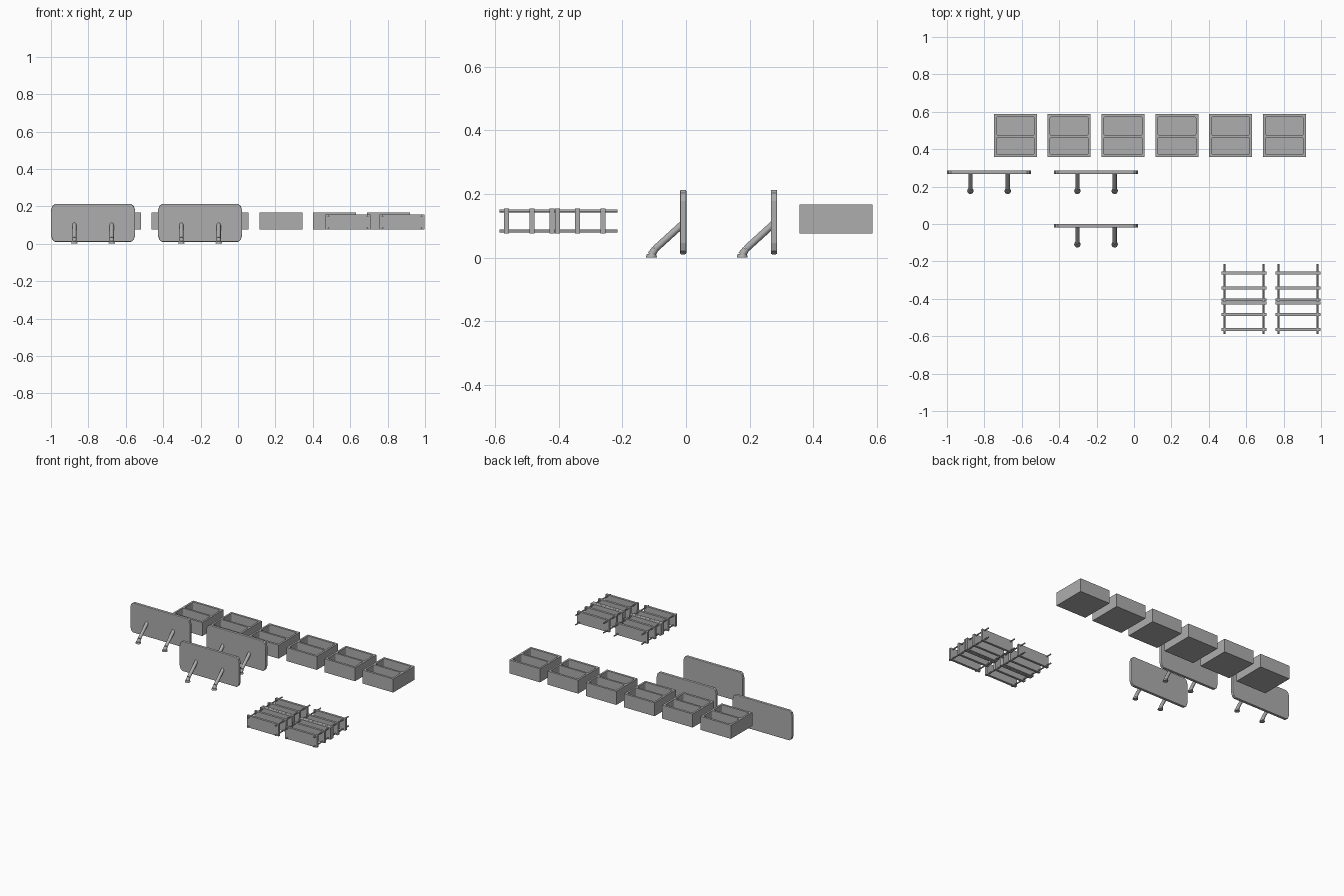
import bpy, bmesh, math
from mathutils import Vector, Matrix

cube = bpy.data.objects.get("Cube")
if cube:
    bpy.data.objects.remove(cube, do_unlink=True)

grey = bpy.data.materials.new("plain grey")
grey.use_nodes = True
grey.diffuse_color = (0.42, 0.42, 0.42, 1)
grey.node_tree.nodes["Principled BSDF"].inputs["Base Color"].default_value = (0.42, 0.42, 0.42, 1)


def add_object(name, mesh, location=(0, 0, 0)):
    obj = bpy.data.objects.new(name, mesh)
    obj.location = location
    bpy.context.scene.collection.objects.link(obj)
    return obj


def finish(bm, name, smooth=False):
    bmesh.ops.recalc_face_normals(bm, faces=bm.faces)
    mesh = bpy.data.meshes.new(name)
    bm.to_mesh(mesh)
    bm.free()
    mesh.materials.append(grey)
    if smooth:
        mesh.shade_smooth()
        mesh.set_sharp_from_angle(angle=math.radians(40))
    return mesh


def add_box(bm, size, centre):
    matrix = Matrix.Translation(centre) @ Matrix.Diagonal((*size, 1))
    return bmesh.ops.create_cube(bm, size=1, matrix=matrix)["verts"]


def add_tube(bm, start, end, r1, r2, sides=16):
    start, end = Vector(start), Vector(end)
    axis = end - start
    matrix = Matrix.Translation((start + end) / 2) @ axis.to_track_quat('Z', 'Y').to_matrix().to_4x4()
    bmesh.ops.create_cone(bm, cap_ends=True, segments=sides, radius1=r1, radius2=r2,
                          depth=axis.length, matrix=matrix)


# Crate with two rounded pockets
def crate_mesh():
    bm = bmesh.new()
    add_box(bm, (0.23, 0.23, 0.092), (0, 0, 0.046))
    crate = add_object("crate_base", finish(bm, "crate_base"))
    cutters = []
    for low, high in ((-0.1, -0.01), (0.003, 0.1)):
        bm = bmesh.new()
        add_box(bm, (0.204, high - low, 0.1), (0, (low + high) / 2, 0.064))
        upright = [e for e in bm.edges if abs(e.verts[0].co.z - e.verts[1].co.z) > 0.05]
        bmesh.ops.bevel(bm, geom=upright, offset=0.008, segments=3, profile=0.5, affect='EDGES')
        cutter = add_object("pocket_cutter", finish(bm, "pocket_cutter"))
        cutter.hide_render = True
        mod = crate.modifiers.new("pocket", 'BOOLEAN')
        mod.object, mod.operation, mod.solver = cutter, 'DIFFERENCE', 'EXACT'
        cutters.append(cutter)
    graph = bpy.context.evaluated_depsgraph_get()
    mesh = bpy.data.meshes.new_from_object(crate.evaluated_get(graph))
    mesh.name = "crate"
    for obj in cutters + [crate]:
        bpy.data.objects.remove(obj, do_unlink=True)
    return mesh


crate = crate_mesh()
for i in range(6):
    add_object(f"crate_{i + 1}", crate, (-0.634 + 0.2876 * i, 0.472, 0.075))

# Standing panel with chamfered corners and softened rim
bm = bmesh.new()
w, low, high, cx, cz = 0.225, 0.01, 0.213, 0.022, 0.035
outline = []
for sx, z, inward in ((-1, low, 1), (1, low, 1), (1, high, -1), (-1, high, -1)):
    side = (sx * w, z + inward * cz)
    mid = (sx * (w - cx * 0.35), z + inward * cz * 0.3)
    end = (sx * (w - cx), z)
    outline += [side, mid, end] if sx * inward < 0 else [end, mid, side]
face = bm.faces.new([bm.verts.new((x, 0.01, z)) for x, z in outline])
extruded = bmesh.ops.extrude_face_region(bm, geom=[face])["geom"]
bmesh.ops.translate(bm, verts=[g for g in extruded if isinstance(g, bmesh.types.BMVert)], vec=(0, -0.02, 0))
rim = [e for e in bm.edges if abs(e.verts[0].co.y - e.verts[1].co.y) < 0.001]
bmesh.ops.bevel(bm, geom=rim, offset=0.004, segments=2, profile=0.5, affect='EDGES')
panel = finish(bm, "panel")

# Pair of slanted legs, each with a tapered ankle and a round foot
bm = bmesh.new()
for x in (-0.1, 0.1):
    add_tube(bm, (x, 0, 0.107), (x, -0.088, 0.027), 0.011, 0.011)
    add_tube(bm, (x, -0.088, 0.027), (x, -0.1, 0.008), 0.011, 0.013)
    add_tube(bm, (x, -0.1, 0.003), (x, -0.1, 0.011), 0.017, 0.014)
    add_tube(bm, (x, -0.1, 0), (x, -0.1, 0.003), 0.017, 0.017)
legs = finish(bm, "panel_legs", True)

for i, (x, y) in enumerate(((-0.775, 0.277), (-0.203, 0.277), (-0.203, -0.009))):
    add_object(f"panel_{i + 1}", panel, (x, y, 0))
    add_object(f"panel_legs_{i + 1}", legs, (x, y, 0))

# Rack of three upright plates joined by four rods
bm = bmesh.new()
for y in (-0.08, 0, 0.08):
    add_box(bm, (0.24, 0.016, 0.08), (0, y, 0.115))
plates = finish(bm, "rack_plates")
bm = bmesh.new()
for x in (-0.104, 0.104):
    for z in (0.083, 0.147):
        add_tube(bm, (x, -0.102, z), (x, 0.127, z), 0.0045, 0.0045, 12)
rods = finish(bm, "rack_rods", True)

for i, x in enumerate((0.588, 0.877)):
    for j, (y, turn) in enumerate(((-0.485, 1), (-0.342, 1))):
        for name, mesh in (("rack_plates", plates), ("rack_rods", rods)):
            add_object(f"{name}_{i * 2 + j + 1}", mesh, (x, y, 0))
